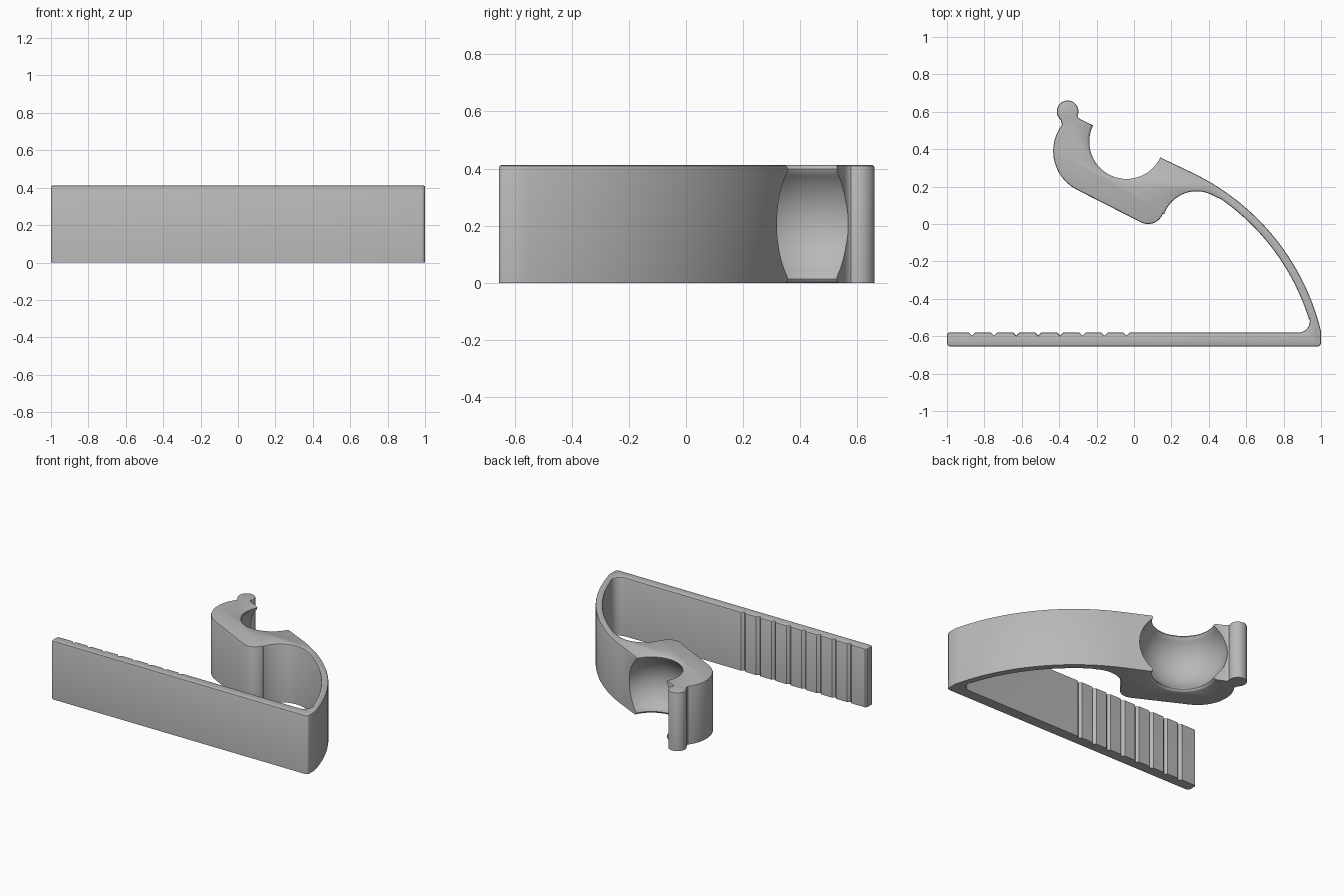
import bpy, bmesh
from math import sin, cos, radians, sqrt

old = bpy.data.objects.get("Cube")
if old:
    bpy.data.objects.remove(old, do_unlink=True)

HEIGHT = 0.412

grey = bpy.data.materials.new("plain grey")
grey.use_nodes = True
grey.diffuse_color = (0.48, 0.48, 0.48, 1)
bsdf = next(n for n in grey.node_tree.nodes if n.type == 'BSDF_PRINCIPLED')
bsdf.inputs["Base Color"].default_value = grey.diffuse_color


def arc(cx, cy, r, start, end, steps):
    """Points on a circular arc, angles in degrees."""
    angles = [radians(start + (end - start) * i / steps) for i in range(steps + 1)]
    return [(cx + r * cos(a), cy + r * sin(a)) for a in angles]


def make_object(name, bm):
    bmesh.ops.recalc_face_normals(bm, faces=bm.faces)
    mesh = bpy.data.meshes.new(name)
    bm.to_mesh(mesh)
    bm.free()
    mesh.materials.append(grey)
    ob = bpy.data.objects.new(name, mesh)
    bpy.context.collection.objects.link(ob)
    return ob


# Outline: base plate, curved spring arm, socket body with ball tip
outline = arc(-0.98, -0.635, 0.02, 180, 270, 4)
outline += arc(0.98, -0.635, 0.02, 270, 360, 4)
outline += arc(-0.238, -0.875, 1.274, 13.5, 64, 40)       # arm outside
outline += [(-0.285, 0.559), (-0.297, 0.568)]             # straight socket face
outline += arc(-0.355, 0.602, 0.058, -25, 230, 28)        # ball tip
outline += arc(-0.2, 0.39, 0.232, 143, 243, 24)           # body back
outline += arc(0.075, 0.085, 0.085, 243, 340, 16)         # lower nub
outline += arc(0.335, -0.01, 0.185, 160, 57, 24)          # hollow under arm
outline += arc(-0.238, -0.875, 1.229, 55, 17.5, 36)       # arm inside
outline += arc(0.88, -0.52, 0.06, 12, -90, 10)            # inner corner
for i in range(8):                                        # grip grooves
    x = -0.04 - 0.118 * i
    outline += [(x + 0.017, -0.58), (x, -0.597), (x - 0.017, -0.58)]
outline += [(-0.99, -0.58), (-1.0, -0.59)]

# Extrude the outline and round the upper rim
bm = bmesh.new()
base = bm.faces.new([bm.verts.new((x, y, 0)) for x, y in outline])
result = bmesh.ops.extrude_face_region(bm, geom=[base], use_keep_orig=True)
top_verts = [g for g in result["geom"] if isinstance(g, bmesh.types.BMVert)]
bmesh.ops.translate(bm, verts=top_verts, vec=(0, 0, HEIGHT))
rim = [e for e in bm.edges if all(v.co.z > HEIGHT - 0.001 for v in e.verts)]
bmesh.ops.bevel(bm, geom=rim, offset=0.009, segments=2, profile=0.5,
                affect='EDGES', clamp_overlap=False)
clip = make_object("spring_clip_stand", bm)

# Socket cutter: turned bulge with flared lips at both ends
profile = []
LIP = 0.183
for i in range(25):
    z = -LIP + 2 * LIP * i / 24
    profile.append((0.287 * sqrt(1 - (z / 0.258) ** 2), z))
flare = [(0.199, 0.192), (0.203, 0.2), (0.212, 0.206), (0.212, 0.25)]
profile = [(r, -z) for r, z in reversed(flare)] + profile + flare
bm = bmesh.new()
SIDES = 72
rings = []
for r, z in profile:
    rings.append([bm.verts.new((-0.04 + x, 0.44 + y, HEIGHT / 2 + z))
                  for x, y in arc(0, 0, r, 0, 360 - 360 / SIDES, SIDES - 1)])
for low, high in zip(rings, rings[1:]):
    for i in range(SIDES):
        j = (i + 1) % SIDES
        bm.faces.new((low[i], low[j], high[j], high[i]))
bm.faces.new(rings[0])
bm.faces.new(rings[-1])
cutter = make_object("socket_cutter", bm)
cutter.hide_render = True

# Carve the socket, then discard the cutter
cut = clip.modifiers.new("socket", 'BOOLEAN')
cut.operation = 'DIFFERENCE'
cut.solver = 'EXACT'
cut.object = cutter
bpy.ops.object.select_all(action='DESELECT')
clip.select_set(True)
bpy.context.view_layer.objects.active = clip
bpy.ops.object.modifier_apply(modifier=cut.name)
bpy.data.objects.remove(cutter, do_unlink=True)
bpy.ops.object.shade_smooth_by_angle(angle=radians(35))
